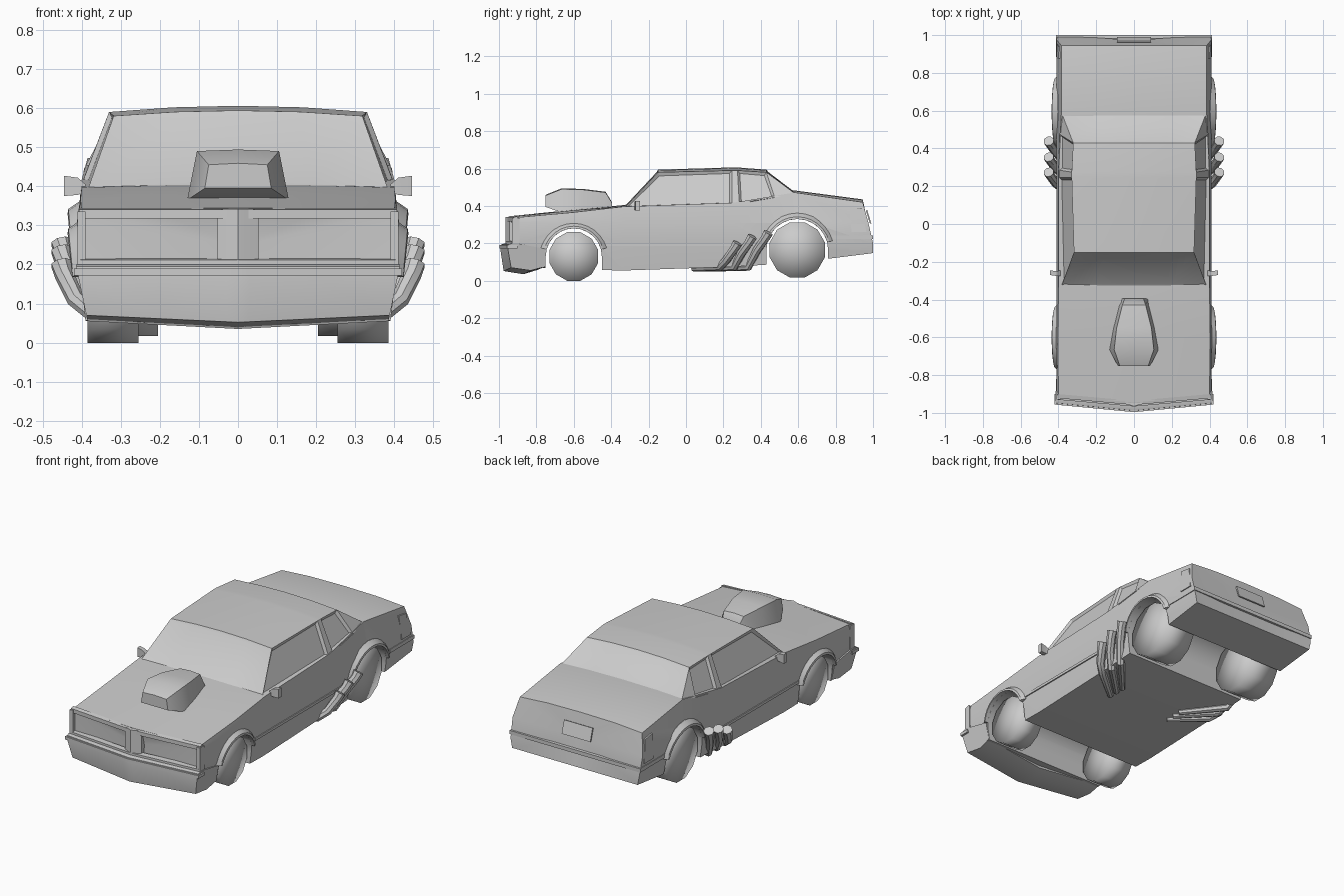
import bpy, bmesh, math
from mathutils import Vector

cube = bpy.data.objects.get("Cube")
if cube:
    bpy.data.objects.remove(cube)

grey = bpy.data.materials.new("primer grey")
grey.use_nodes = True
grey.diffuse_color = (0.6, 0.6, 0.6, 1)
grey.node_tree.nodes["Principled BSDF"].inputs["Base Color"].default_value = (0.6, 0.6, 0.6, 1)


def finish(name, bm, angle=30):
    bmesh.ops.recalc_face_normals(bm, faces=bm.faces)
    mesh = bpy.data.meshes.new(name)
    bm.to_mesh(mesh)
    bm.free()
    mesh.materials.append(grey)
    ob = bpy.data.objects.new(name, mesh)
    bpy.context.collection.objects.link(ob)
    bpy.ops.object.select_all(action='DESELECT')
    bpy.context.view_layer.objects.active = ob
    ob.select_set(True)
    if angle:
        bpy.ops.object.shade_smooth_by_angle(angle=math.radians(angle))
    return ob


def loft(sections, closed_ends=True):
    """Skin a list of closed point rings, with fan caps."""
    bm = bmesh.new()
    rings = [[bm.verts.new(p) for p in s] for s in sections]
    n = len(rings[0])
    for a, b in zip(rings, rings[1:]):
        for i in range(n):
            j = (i + 1) % n
            bm.faces.new((a[i], a[j], b[j], b[i]))
    if closed_ends:
        for r in (rings[0], rings[-1]):
            mid = bm.verts.new(sum((v.co for v in r), Vector()) / n)
            for i in range(n):
                bm.faces.new((r[i], r[(i + 1) % n], mid))
    return bm


def mirrored(half):
    """Mirror a half ring that starts and ends on the centre line."""
    return half + [(-x, y, z) for x, y, z in half[-2:0:-1]]


def box(name, lo, hi):
    (x0, y0, z0), (x1, y1, z1) = lo, hi
    ring = [(y0, z0), (y1, z0), (y1, z1), (y0, z1)]
    return finish(name, loft([[(x, y, z) for y, z in ring] for x in (x0, x1)]))


def cross_bar(name, profile, half, nose, drop=0.0, taper=0.0):
    """Bar across the car with a pointed middle; the lowest points may taper and drop."""
    top = max(z for _, z in profile)
    low = min(z for _, z in profile)
    rings = []
    for f in (-1, -.5, -.07, 0, .07, .5, 1):
        k = 1 - abs(f)
        ring = []
        for y, z in profile:
            t = (top - z) / (top - low)
            ring.append((f * (half - taper * t), y - nose * k, z - drop * k * t))
        rings.append(ring)
    return finish(name, loft(rings))


# Main body: y, centre z, edge z, edge x, widest x, bottom z, bottom x
stations = [
    (-.91, .345, .338, .400, .410, .08, .385),
    (-.60, .380, .366, .403, .412, .06, .39),
    (-.33, .405, .397, .400, .410, .055, .39),
    (.25, .42, .417, .400, .410, .075, .39),
    (.58, .483, .472, .385, .410, .095, .39),
    (1.0, .435, .420, .385, .410, .148, .395)]
rings = []
for y, zc, ze, xe, xm, zb, xb in stations:
    half = [(0, zc), (xe * .55, zc - .003), (xe, ze), (xm, .31), (xm - .004, .2), (xb, zb), (0, zb)]
    pts = []
    for x, z in half:
        yy = y
        if y < -.9:
            yy -= .035 * (1 - x / .41)
        if y > .9:
            yy -= .055 * min(1, max(0, (z - .22) / .2))
        pts.append((x, yy, z))
    rings.append(mirrored(pts))
body = finish("body", loft(rings), 0)

# Wheel tunnels, cut right through the body
WHEELS = [("front", -.60, .13, .15), ("rear", .595, .165, .165)]
for name, y, z, r in WHEELS:
    arc = [(y + r * math.cos(math.pi * i / 12), z + r * math.sin(math.pi * i / 12)) for i in range(13)]
    arc += [(y - r, -.2), (y + r, -.2)]
    cutter = finish("tunnel_cutter", loft([[(x, a, b) for a, b in arc] for x in (-.6, .6)]), 0)
    cutter.hide_render = True
    mod = body.modifiers.new("tunnel", 'BOOLEAN')
    mod.operation, mod.solver, mod.object = 'DIFFERENCE', 'EXACT', cutter
    bpy.context.view_layer.objects.active = body
    bpy.ops.object.modifier_apply(modifier=mod.name)
    bpy.data.objects.remove(cutter)
bpy.ops.object.select_all(action='DESELECT')
body.select_set(True)
bpy.context.view_layer.objects.active = body
bpy.ops.object.shade_smooth_by_angle(angle=math.radians(30))

# Cabin: rows of y, half width, edge z, crown
rows = [(-.33, .385, .39, .012), (-.15, .318, .58, .014), (.245, .33, .59, .016),
        (.275, .33, .59, .016), (.43, .322, .58, .014), (.58, .38, .468, .012)]
bm = bmesh.new()
grid = [[bm.verts.new((f * w, y, z + c * (1 - f * f))) for f in (-1, -.5, 0, .5, 1)]
        for y, w, z, c in rows]
strips = [[bm.faces.new((a[i], a[i + 1], b[i + 1], b[i])) for i in range(4)]
          for a, b in zip(grid, grid[1:])]
panes, sills = [], []
for s, col in ((-1, 0), (1, 4)):
    r = [row[col] for row in grid]
    b = [bm.verts.new((s * x, y, z)) for x, y, z in ((.398, .245, .41), (.398, .285, .412), (.394, .475, .445))]
    panes.append(bm.faces.new((r[0], r[1], r[2], b[0])))
    bm.faces.new((b[0], r[2], r[3], b[1]))
    panes.append(bm.faces.new((b[1], r[3], r[4], b[2])))
    bm.faces.new((b[2], r[4], r[5]))
    sills.append(b)
bm.faces.new(grid[0] + sills[1] + grid[-1][::-1] + sills[0][::-1])
bmesh.ops.recalc_face_normals(bm, faces=bm.faces)
bmesh.ops.inset_individual(bm, faces=panes, thickness=.018, depth=-.012)
for glass in (strips[0], strips[-1]):
    bmesh.ops.inset_region(bm, faces=glass, thickness=.016, depth=-.004, use_even_offset=True)
finish("cabin", bm)

# Front bumper, grille surround and centre nose
cross_bar("front_bumper", [(-.93, .2), (-.948, .195), (-.952, .168), (-.935, .07), (-.83, .055), (-.755, .075),
                           (-.755, .17), (-.9, .2)], .415, .04, .02, .03)
cross_bar("bumper_lip", [(-.9, .19), (-.956, .19), (-.956, .172), (-.9, .172)], .42, .04)
cross_bar("grille_top", [(-.90, .345), (-.922, .34), (-.922, .318), (-.90, .318)], .407, .036)
cross_bar("grille_base", [(-.90, .215), (-.93, .212), (-.93, .195), (-.90, .195)], .407, .036)
nose = [(0, -.966), (.012, -.962), (.052, -.945), (.052, -.9), (0, -.9)]
finish("grille_nose", loft([mirrored([(x, y, z) for x, y in nose]) for z in (.2, .342)]))

# Bonnet scoop: y, bottom half width, bottom z, top half width, top z
scoop = [(-.752, .085, .395, .075, .455), (-.665, .13, .365, .105, .49),
         (-.55, .11, .37, .092, .487), (-.43, .08, .38, .062, .472), (-.395, .075, .385, .05, .415)]
finish("bonnet_scoop", loft([mirrored([(0, y, zt + .004), (wt, y, zt), (wb, y, zb), (0, y, zb)])
                             for y, wb, zb, wt, zt in scoop]), 45)

# Number plate lying on the tail panel
plate = [(.955, .375), (.978, .305), (.985, .307), (.963, .378)]
finish("rear_plate", loft([[(x, y + .006, z) for y, z in plate] for x in (-.09, .09)]))
cross_bar("rear_bumper_strip", [(.95, .245), (1.0, .243), (1.0, .222), (.95, .222)], .412, 0)


def pipe(name, path, radii, sides=8):
    pts = [Vector(p) for p in path]
    rings = []
    for i, p in enumerate(pts):
        d = (pts[min(i + 1, len(pts) - 1)] - pts[max(i - 1, 0)]).normalized()
        u = d.cross(Vector((0, 0, 1))).normalized()
        v = u.cross(d)
        rings.append([p + radii[i] * (u * math.cos(t) + v * math.sin(t))
                      for t in (2 * math.pi * k / sides for k in range(sides))])
    return finish(name, loft(rings), 40)


for s, side in ((1, "left"), (-1, "right")):
    # Wheels
    for (name, y, z, _), r, x, wide in zip(WHEELS, (.135, .153), (.32, .295), (.13, .18)):
        ring = [(y + r * math.cos(t), z + r * math.sin(t))
                for t in (math.pi * (k + .5) / 6 for k in range(12))]
        finish(f"{name}_wheel_{side}", loft([[(s * x + e * wide / 2, a, b) for a, b in ring]
                                             for e in (-1, 1)]), 180)
    # Flared arch lips
    for name, y, z, r in WHEELS:
        arch = []
        for i in range(13):
            t = math.pi * (.08 + .84 * i / 12)
            out = .012 + .016 * math.sin(t)
            arch.append([(s * x, y + q * math.cos(t), z + q * math.sin(t)) for x, q in
                         ((.39, r), (.408 + out, r), (.406 + out, r + .012), (.405, r + .032), (.39, r + .032))])
        finish(f"{name}_arch_{side}", loft(arch))
    # Side exhausts running out from under the floor
    for i, (yt, zt) in enumerate(((.27, .19), (.35, .225), (.435, .245))):
        pipe(f"exhaust_{side}_{i + 1}",
             [(s * .2, .04 + .05 * i, .065), (s * .375, .185 + .075 * i, .075),
              (s * .415, yt - .055, zt - .08), (s * .445, yt - .01, zt - .015), (s * .452, yt + .005, zt + .012)],
             (.016, .022, .023, .025, .028))
    # Door mirror
    mirror = [(.39, -.275, -.245, .385, .405), (.41, -.275, -.25, .378, .422), (.445, -.27, -.245, .375, .427)]
    finish(f"door_mirror_{side}", loft([[(s * x, a, b), (s * x, c, b), (s * x, c, d), (s * x, a, d)]
                                        for x, a, c, b, d in mirror]))
    # Rocker crease and wraparound trim
    lo, hi = sorted((s * .39, s * .411))
    box(f"rocker_crease_{side}", (lo, -.43, .185), (hi, .41, .2))
    box(f"rear_trim_{side}", (lo, .78, .222), (hi, .99, .243))
    box(f"front_corner_{side}", (lo, -.93, .2), (hi, -.89, .335))
    # Tail lamp plate on the corner
    lamp = [(.885, .26), (.965, .26), (.94, .385), (.875, .395)]
    finish(f"tail_lamp_{side}", loft([[(s * (x - (z - .26) * .1), y, z) for y, z in lamp]
                                      for x in (.406, .414)]))
